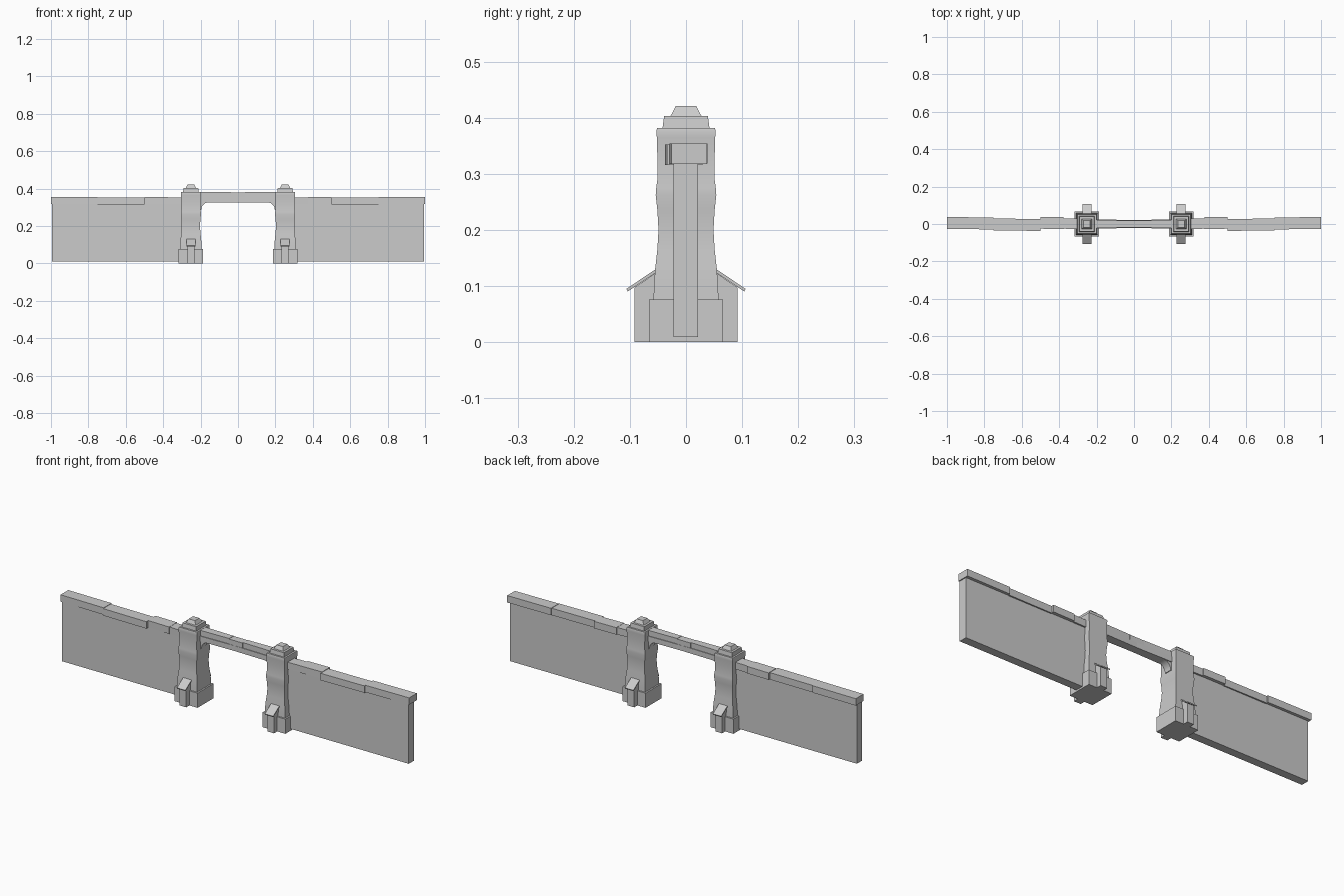
import bpy, bmesh, math
from mathutils import Vector

old = bpy.data.objects.get("Cube")
if old:
    bpy.data.objects.remove(old, do_unlink=True)

stone = bpy.data.materials.new("grey stone")
stone.use_nodes = True
GREY = (0.6, 0.6, 0.6, 1)
stone.diffuse_color = GREY
stone.node_tree.nodes["Principled BSDF"].inputs["Base Color"].default_value = GREY


def finish(name, bm, angle=0):
    bmesh.ops.recalc_face_normals(bm, faces=bm.faces)
    mesh = bpy.data.meshes.new(name)
    bm.to_mesh(mesh)
    bm.free()
    mesh.materials.append(stone)
    obj = bpy.data.objects.new(name, mesh)
    bpy.context.collection.objects.link(obj)
    if angle:
        bpy.ops.object.select_all(action='DESELECT')
        obj.select_set(True)
        bpy.context.view_layer.objects.active = obj
        bpy.ops.object.shade_smooth_by_angle(angle=math.radians(angle))
    return obj


def loft(name, rings, angle=0):
    """Skin a list of equal point rings and close both ends."""
    bm = bmesh.new()
    loops = [[bm.verts.new(p) for p in ring] for ring in rings]
    n = len(loops[0])
    for a, b in zip(loops, loops[1:]):
        for i in range(n):
            j = (i + 1) % n
            bm.faces.new((a[i], a[j], b[j], b[i]))
    bm.faces.new(loops[0])
    bm.faces.new(loops[-1])
    return finish(name, bm, angle)


def tower(name, cx, levels, angle=0):
    """Square shaft from (height, half width) levels."""
    corners = ((-1, -1), (1, -1), (1, 1), (-1, 1))
    return loft(name, [[(cx + h * a, h * b, z) for a, b in corners]
                       for z, h in levels], angle)


def bar(name, x0, x1, y0, y1, z0, z1, end=None):
    """Block along x; end gives the y range at x1 when it tapers."""
    e0, e1 = end or (y0, y1)
    return loft(name, [[(x, a, z0), (x, b, z0), (x, b, z1), (x, a, z1)]
                       for x, a, b in ((x0, y0, y1), (x1, e0, e1))])


def extrude_x(name, profile, x0, x1):
    return loft(name, [[(x, y, z) for y, z in profile] for x in (x0, x1)])


def extrude_y(name, profile, y0, y1):
    return loft(name, [[(x, y, z) for x, z in profile] for y in (y0, y1)], 40)


SHAFT = [(0.074, 0.058), (0.1, 0.057), (0.13, 0.055), (0.165, 0.051),
         (0.2, 0.049), (0.235, 0.051), (0.262, 0.054), (0.275, 0.053),
         (0.29, 0.051), (0.33, 0.051), (0.365, 0.052), (0.376, 0.053),
         (0.382, 0.051)]
CAP_JOINTS = (0.29, 0.375, 0.5, 0.75, 1.0)
CAP_SHIFT = (0.0, 0.004, -0.005, 0.003)

for side, word in ((-1, "right"), (1, "left")):
    px = side * 0.252

    # Gate pillar: plinth, curved shaft and stepped cap
    tower(f"{word}_plinth", px, [(0, 0.066), (0.076, 0.066)])
    tower(f"{word}_pillar", px, SHAFT, 40)
    tower(f"{word}_pillar_cap", px, [(0.38, 0.042), (0.403, 0.039)])
    tower(f"{word}_pillar_top", px, [(0.402, 0.028), (0.421, 0.018)])

    # Buttresses with sloping slabs, front and back
    for f, face in ((-1, "front"), (1, "back")):
        block = [(0.03, 0), (0.092, 0), (0.092, 0.097), (0.03, 0.14)]
        slab = [(0.104, 0.09), (0.106, 0.095), (0.048, 0.134), (0.046, 0.129)]
        extrude_x(f"{word}_{face}_buttress",
                  [(f * y, z) for y, z in block], px - 0.019, px + 0.019)
        extrude_x(f"{word}_{face}_buttress_slab",
                  [(f * y, z) for y, z in slab], px - 0.024, px + 0.024)

    # Wall panel and its coping stones
    bar(f"{word}_wall", side * 0.25, side * 0.995, -0.022, 0.021, 0.009, 0.33)
    for i, (a, b) in enumerate(zip(CAP_JOINTS, CAP_JOINTS[1:])):
        s = CAP_SHIFT[i]
        w = 0.028 if i == 0 else 0.032
        bar(f"{word}_coping_{i + 1}", side * a, side * b, s - w, s + w,
            0.317 + s / 4, 0.353 + s / 4, (s - w + 0.003, s + w + 0.002))

    # Curved bracket under the lintel
    arc = [(0.155 + 0.042 * math.sin(t), 0.285 + 0.042 * math.cos(t))
           for t in (i * math.pi / 12 for i in range(7))]
    outline = [(0.21, 0.33), (0.155, 0.33)] + arc + [(0.21, 0.285)]
    bracket = [(side * x, z) for x, z in outline]
    extrude_y(f"{word}_bracket", bracket, -0.02, 0.02)

    # Lintel halves in two courses, tapering towards the middle
    bar(f"{word}_lintel_upper", side * 0.22, side * 0.038,
        -0.022, 0.022, 0.352, 0.381, (-0.018, 0.018))
    bar(f"{word}_lintel_lower", side * 0.22, 0,
        -0.025, 0.025, 0.326, 0.353, (-0.021, 0.021))

# Keystone over the middle of the opening
bar("lintel_keystone", -0.04, 0.04, -0.02, 0.02, 0.35, 0.379)
